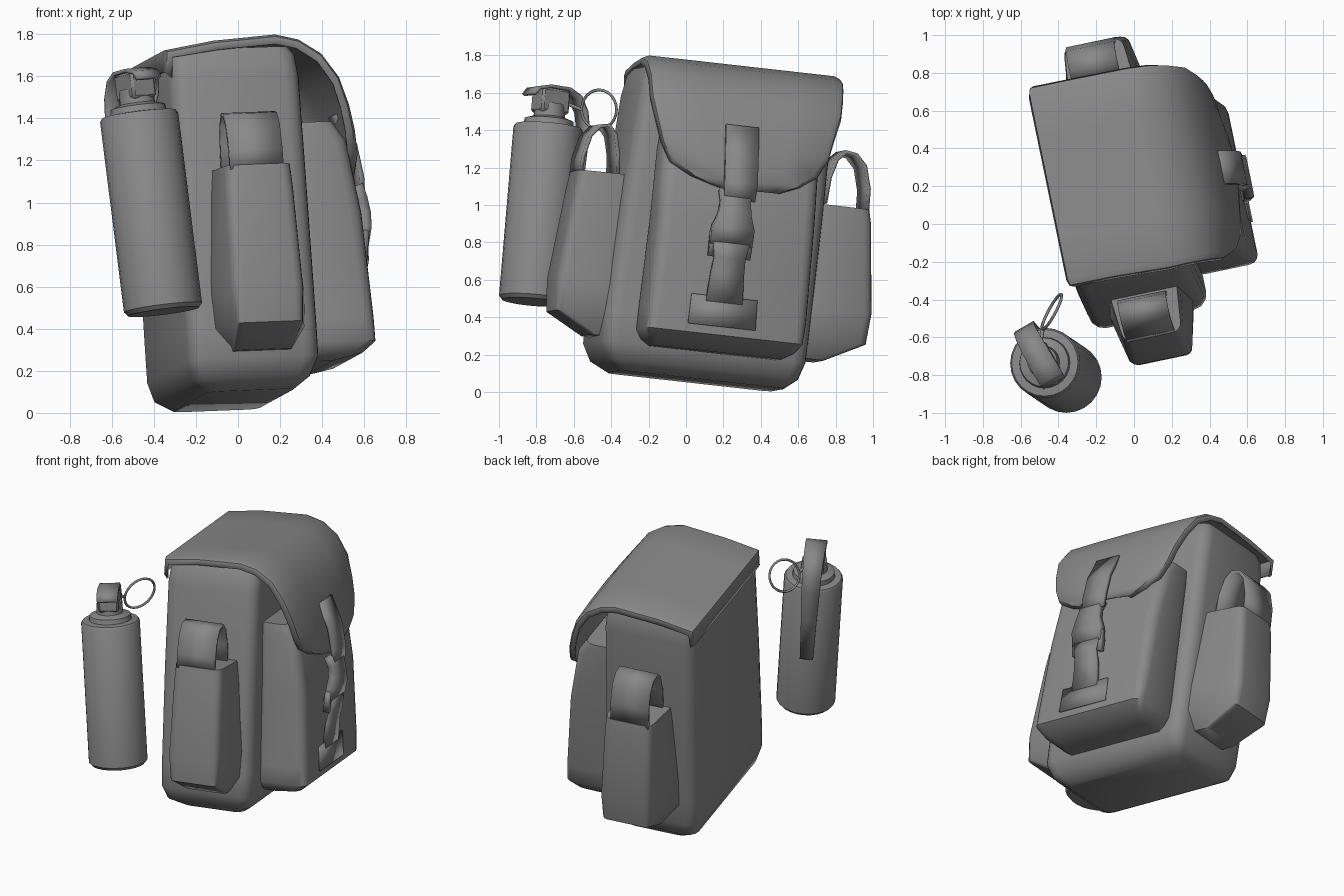
import bpy, bmesh, math
from mathutils import Matrix, Vector

if "Cube" in bpy.data.objects:
    bpy.data.objects.remove(bpy.data.objects["Cube"])

grey = bpy.data.materials.new("grey_canvas")
grey.diffuse_color = (0.25, 0.25, 0.25, 1)
grey.use_nodes = True
grey.node_tree.nodes["Principled BSDF"].inputs["Base Color"].default_value = grey.diffuse_color


def frame(x, z, origin):
    """Placement matrix from an approximate side axis and an exact up axis."""
    z = Vector(z).normalized()
    y = z.cross(Vector(x)).normalized()
    x = y.cross(z)
    m = Matrix((x, y, z)).transposed().to_4x4()
    m.translation = origin
    return m


# The bag leans: local x = depth (flap side +), y = length, z = up
BAG = frame((0.98, 0.206, 0.038), (-0.06, 0.1, 1), (0, 0, 0))
# The canister: origin at the centre of its top rim, local x towards the lever
CAN = frame((-0.5, 0.86, 0), (-0.118, 0.08, 0.94), (-0.472, -0.735, 1.42))


def make(name, verts, faces, matrix, thickness=0, angle=40, offset=-1):
    mesh = bpy.data.meshes.new(name)
    mesh.from_pydata(verts, [], faces)
    bm = bmesh.new()
    bm.from_mesh(mesh)
    bmesh.ops.remove_doubles(bm, verts=bm.verts, dist=1e-5)
    bmesh.ops.recalc_face_normals(bm, faces=bm.faces)
    bm.to_mesh(mesh)
    bm.free()
    ob = bpy.data.objects.new(name, mesh)
    bpy.context.collection.objects.link(ob)
    ob.matrix_world = matrix
    mesh.materials.append(grey)
    if thickness:
        mod = ob.modifiers.new("thickness", 'SOLIDIFY')
        mod.thickness = thickness
        mod.offset = offset
    bpy.ops.object.select_all(action='DESELECT')
    ob.select_set(True)
    bpy.context.view_layer.objects.active = ob
    bpy.ops.object.shade_smooth_by_angle(angle=math.radians(angle))
    return ob


def bridge(rows, n, closed=True):
    faces = []
    for i in range(rows - 1):
        for j in range(n if closed else n - 1):
            k = (j + 1) % n
            faces.append((i * n + j, i * n + k, (i + 1) * n + k, (i + 1) * n + j))
    return faces


def loft(name, rings, seg=3, angle=40):
    """Stack of rounded rectangles: (z, x0, x1, y0, y1, radius)."""
    verts, n = [], 4 * (seg + 1)
    for z, x0, x1, y0, y1, r in rings:
        corners = ((x1 - r, y1 - r), (x0 + r, y1 - r), (x0 + r, y0 + r), (x1 - r, y0 + r))
        for q, (cx, cy) in enumerate(corners):
            for s in range(seg + 1):
                a = math.pi / 2 * (q + s / seg)
                verts.append((cx + r * math.cos(a), cy + r * math.sin(a), z))
    faces = bridge(len(rings), n)
    faces += [tuple(range(n)), tuple(range(len(verts) - n, len(verts)))]
    return make(name, verts, faces, BAG, angle=angle)


def ribbon(name, path, across, matrix, thickness):
    """Band along (point, half width), spread along the across axis."""
    verts = []
    for p, half in path:
        verts += [Vector(p) - Vector(across) * half, Vector(p) + Vector(across) * half]
    return make(name, verts, bridge(len(path), 2, False), matrix, thickness, offset=0)


# Main bag body
loft("bag_body", [
    (0.065, -0.22, 0.20, -0.40, 0.50, 0.06),
    (0.12, -0.30, 0.27, -0.49, 0.56, 0.07),
    (0.21, -0.325, 0.31, -0.535, 0.585, 0.08),
    (0.36, -0.325, 0.31, -0.535, 0.59, 0.08),
    (1.00, -0.325, 0.31, -0.50, 0.60, 0.08),
    (1.55, -0.32, 0.31, -0.465, 0.60, 0.08),
    (1.66, -0.31, 0.30, -0.445, 0.59, 0.08),
    (1.70, -0.28, 0.27, -0.42, 0.57, 0.06)])

# Large pocket under the flap
loft("flap_side_pocket", [
    (0.205, 0.27, 0.42, -0.29, 0.42, 0.04),
    (0.235, 0.27, 0.56, -0.34, 0.46, 0.05),
    (0.285, 0.27, 0.62, -0.37, 0.49, 0.05),
    (0.40, 0.27, 0.62, -0.37, 0.50, 0.06),
    (0.90, 0.27, 0.595, -0.36, 0.50, 0.07),
    (1.25, 0.27, 0.54, -0.36, 0.50, 0.07),
    (1.34, 0.27, 0.48, -0.35, 0.49, 0.06)])

# End pockets, flared where they meet the body, each with a looped strap on top
for label, end, extra in (("near", -1, 0), ("far", 1, 0.04)):
    def out(d):
        return 0.05 + end * (d + extra * min(1, max(0, (d - 0.5) / 0.25)))
    top = 1.11 - extra
    rings = []
    for z, d, half, r in ((0.24, 0.63, 0.14, 0.03), (0.35, 0.83, 0.165, 0.04),
                          (0.52, 0.845, 0.175, 0.05), (1.00, 0.795, 0.165, 0.05),
                          (top, 0.78, 0.16, 0.05)):
        a, b = sorted((out(0.5), out(d)))
        rings.append((z, 0.02 - half, 0.02 + half, a, b, r))
    pocket = loft(label + "_end_pocket", rings)
    for v in pocket.data.vertices:
        if abs(v.co.y - 0.05) < 0.58 and v.co.z > 0.3:
            v.co.x = 0.02 + (v.co.x - 0.02) * (1.5 - 0.35 * v.co.z)
    arch = [(0.768, top - 0.02), (0.765, 1.18), (0.735, 1.30), (0.69, 1.355),
            (0.64, 1.365), (0.60, 1.32), (0.575, 1.22), (0.565, 1.08)]
    ribbon(label + "_pocket_loop", [((0.01, out(d), z), 0.13) for d, z in arch],
           (1, 0, 0), BAG, 0.02)

# Flap: rows along its curve as (depth, height, half length, middle), with turned-down rims
rows = [(-0.345, 1.60, 0.53, 0.10), (-0.335, 1.70, 0.54, 0.10), (-0.10, 1.735, 0.54, 0.095),
        (0.20, 1.752, 0.545, 0.085), (0.31, 1.725, 0.54, 0.085), (0.42, 1.66, 0.53, 0.08),
        (0.505, 1.55, 0.52, 0.075), (0.56, 1.42, 0.485, 0.075), (0.595, 1.30, 0.455, 0.08),
        (0.62, 1.19, 0.40, 0.08), (0.63, 1.12, 0.30, 0.09), (0.635, 1.07, 0.17, 0.11)]
cols = (-1, -0.985, -0.93, -0.5, 0, 0.5, 0.93, 0.985, 1)
verts = []
for i, (w, u, half, mid) in enumerate(rows):
    inward = Vector((0.1 - w, 0, 1.15 - u)).normalized()
    for c in cols:
        drop = {1: 0.045, 0.985: 0.012}.get(abs(c), 0)
        if i > 4:
            drop += 0.05 * c * c * (i - 4) / 7
        verts.append(Vector((w, mid + half * c, u)) + inward * drop)
make("flap", verts, bridge(len(rows), len(cols), False), BAG, 0.01, offset=0)

# Closing strap, buckle and lower strap on the flap side
Y = (0, 1, 0)
ribbon("flap_strap", [((0.565, 0.045, 1.41), 0.09), ((0.635, 0.045, 1.25), 0.09),
                      ((0.66, 0.05, 1.10), 0.09), ((0.66, 0.05, 1.01), 0.085)], Y, BAG, 0.025)
ribbon("buckle_top", [((0.635, 0.03, 1.06), 0.09), ((0.655, 0.03, 1.00), 0.08),
                      ((0.665, 0.03, 0.93), 0.09), ((0.66, 0.03, 0.86), 0.115),
                      ((0.64, 0.03, 0.77), 0.115)], Y, BAG, 0.05)
for side in (-1, 1):
    ribbon("buckle_prong", [((0.65, 0.03 + side * 0.10, 0.84), 0.018),
                            ((0.635, 0.03 + side * 0.10, 0.70), 0.014)], Y, BAG, 0.04)
ribbon("lower_strap", [((0.655, 0.03, 0.78), 0.10), ((0.655, 0.03, 0.70), 0.085),
                       ((0.635, 0.03, 0.62), 0.09), ((0.62, 0.03, 0.46), 0.10)], Y, BAG, 0.025)
ribbon("strap_patch", [((0.618, 0.03, 0.49), 0.18), ((0.624, 0.03, 0.33), 0.185)], Y, BAG, 0.016)

# Canister, turned from a profile of (radius, height)
profile = [(0, -0.95), (0.17, -0.95), (0.187, -0.93), (0.187, -0.015), (0.177, 0),
           (0.135, 0.005), (0.13, 0.035), (0.10, 0.045), (0.085, 0.05), (0.08, 0.12), (0, 0.12)]
N = 24
verts = [(r * math.cos(2 * math.pi * j / N), r * math.sin(2 * math.pi * j / N), z)
         for r, z in profile for j in range(N)]
make("canister", verts, bridge(len(profile), N), CAN)

# Fuze head block on the canister
bm = bmesh.new()
bmesh.ops.create_cube(bm, size=1, matrix=Matrix.Translation((0, 0, 0.135))
                      @ Matrix.Diagonal((0.17, 0.13, 0.13, 1)))
bmesh.ops.bevel(bm, geom=bm.edges[:], offset=0.012, segments=1, affect='EDGES')
bm.verts.index_update()
make("fuze_head", [v.co.copy() for v in bm.verts],
     [[v.index for v in f.verts] for f in bm.faces], CAN)
bm.free()

# Safety lever over the head and down the canister
lever = [(-0.135, 0.155, 0.065), (-0.11, 0.19, 0.068), (-0.04, 0.208, 0.068),
         (0.08, 0.208, 0.065), (0.15, 0.175, 0.062), (0.195, 0.10, 0.06),
         (0.215, 0.0, 0.058), (0.21, -0.20, 0.05), (0.205, -0.50, 0.042)]
ribbon("safety_lever", [((r, 0, z), h) for r, z, h in lever], Y, CAN, 0.018)


# Pull ring and pin
def tube(name, pts, radius, closed):
    cu = bpy.data.curves.new(name, 'CURVE')
    cu.dimensions = '3D'
    cu.bevel_depth = radius
    cu.bevel_resolution = 1
    sp = cu.splines.new('POLY')
    sp.points.add(len(pts) - 1)
    for p, co in zip(sp.points, pts):
        p.co = (*co, 1)
    sp.use_cyclic_u = closed
    cu.materials.append(grey)
    bpy.context.collection.objects.link(bpy.data.objects.new(name, cu))


centre, along = Vector((-0.435, -0.465, 1.51)), Vector((0.46, 0.89, 0))
ring = [centre + 0.105 * (along * math.cos(a) + Vector((0.2, 0, 1)) * math.sin(a))
        for a in (2 * math.pi * k / 24 for k in range(24))]
tube("pull_ring", ring, 0.008, True)
tube("ring_pin", [centre - along * 0.105, Vector((-0.50, -0.66, 1.55))], 0.01, False)
